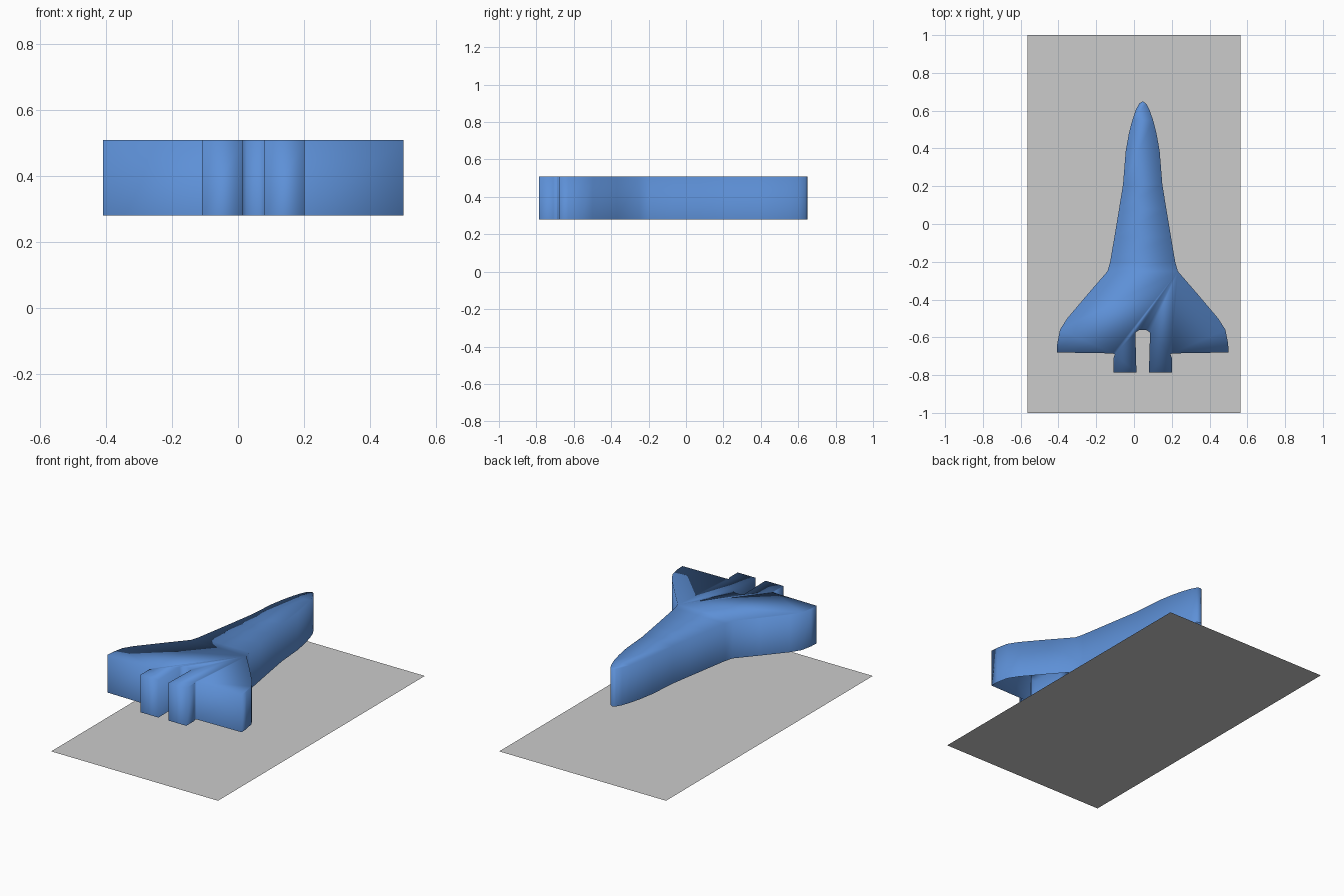
import bpy, bmesh

if "Cube" in bpy.data.objects:
    bpy.data.objects.remove(bpy.data.objects["Cube"])

CX, Z0, Z1 = 0.046, 0.28, 0.51

# flat rectangular backdrop sheet
bpy.ops.mesh.primitive_plane_add(size=1)
sheet = bpy.context.object
sheet.name = "base_sheet"
sheet.scale = (1.13, 2, 1)
bpy.ops.object.transform_apply(scale=True)

# right half of the jet outline, from nose to tail, relative to its centre line
half = [(0, 0.65), (0.018, 0.638), (0.036, 0.605), (0.055, 0.55), (0.073, 0.48),
        (0.09, 0.385), (0.104, 0.21), (0.125, 0.08), (0.15, -0.07), (0.172, -0.2),
        (0.186, -0.25), (0.29, -0.37), (0.4, -0.5), (0.438, -0.56), (0.452, -0.63),
        (0.455, -0.68), (0.158, -0.685), (0.147, -0.69), (0.155, -0.71), (0.155, -0.787),
        (0.033, -0.787), (0.039, -0.575), (0.02, -0.562), (0, -0.56)]
outline = half + [(-x, y) for x, y in half[-2:0:-1]]

# jet silhouette: top face and side walls, open underneath
bm = bmesh.new()
top = [bm.verts.new((CX + x, y, Z1)) for x, y in outline]
low = [bm.verts.new((CX + x, y, Z0)) for x, y in outline]
n = len(outline)
bm.faces.new(top)
for i in range(n):
    j = (i + 1) % n
    bm.faces.new((top[i], low[i], low[j], top[j]))
bmesh.ops.recalc_face_normals(bm, faces=bm.faces)
top_face = max(bm.faces, key=lambda f: len(f.verts))
if top_face.normal.z < 0:
    bmesh.ops.reverse_faces(bm, faces=bm.faces)
for f in bm.faces:
    f.smooth = True
me = bpy.data.meshes.new("jet_body")
bm.to_mesh(me)
bm.free()
jet = bpy.data.objects.new("jet_body", me)
bpy.context.collection.objects.link(jet)

blue = bpy.data.materials.new("blue")
blue.diffuse_color = (0.11, 0.28, 0.68, 1)
blue.use_nodes = True
blue.node_tree.nodes["Principled BSDF"].inputs["Base Color"].default_value = blue.diffuse_color
me.materials.append(blue)
